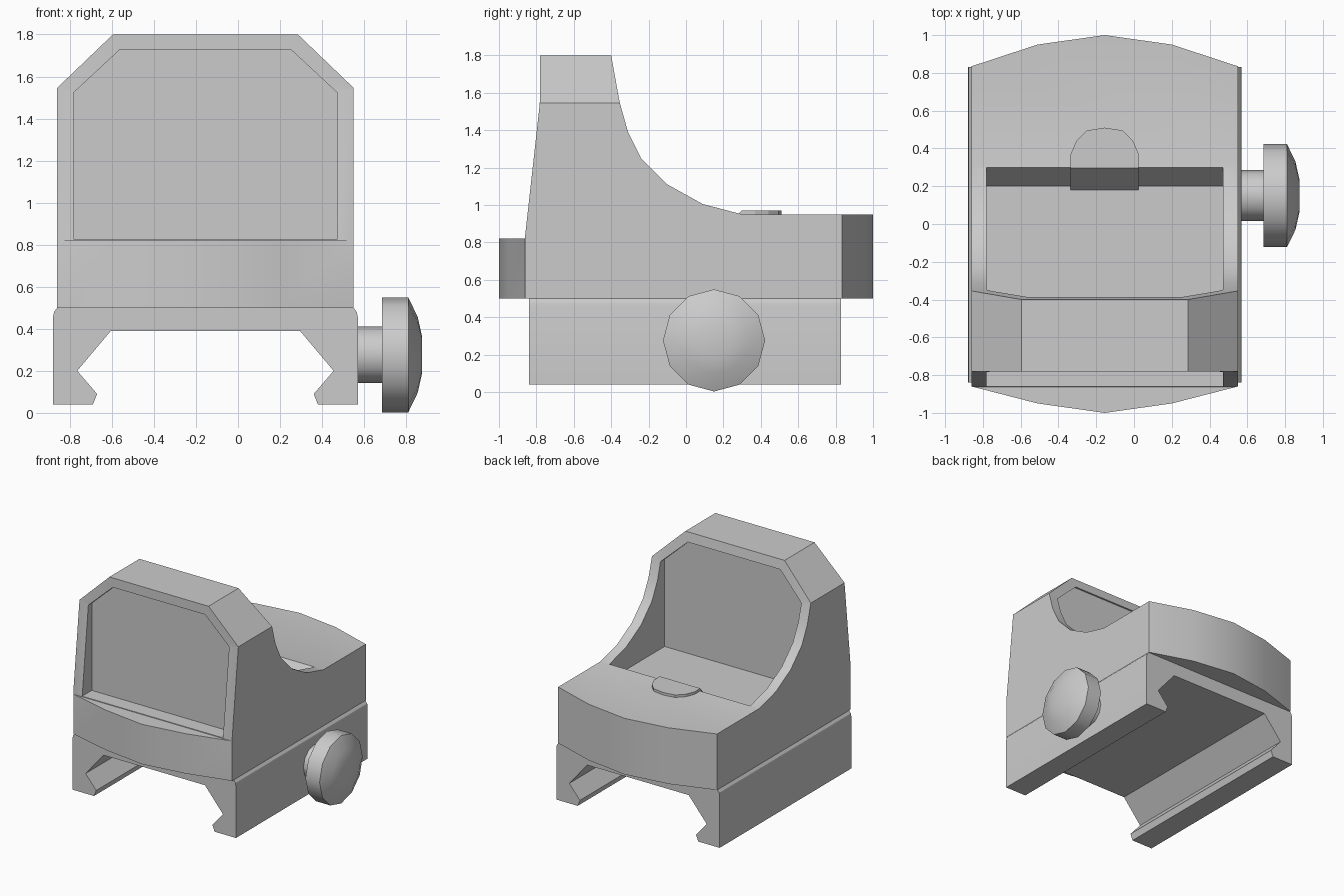
import bpy, bmesh, math
from mathutils import Matrix

if "Cube" in bpy.data.objects:
    bpy.data.objects.remove(bpy.data.objects["Cube"])

CX = -0.155  # symmetry plane of the sight (the knob sits off to one side)


def finish(name, bm, smooth=None):
    bmesh.ops.recalc_face_normals(bm, faces=bm.faces)
    mesh = bpy.data.meshes.new(name)
    bm.to_mesh(mesh)
    bm.free()
    ob = bpy.data.objects.new(name, mesh)
    bpy.context.collection.objects.link(ob)
    if smooth:
        shade(ob, smooth)
    return ob


def select(ob):
    bpy.ops.object.select_all(action='DESELECT')
    ob.select_set(True)
    bpy.context.view_layer.objects.active = ob


def shade(ob, degrees):
    select(ob)
    bpy.ops.object.shade_smooth_by_angle(angle=math.radians(degrees))


def prism(name, pts, axis, a, b, smooth=None):
    """Extrude a 2D outline along an axis from a to b."""
    place = {'X': lambda p, t: (t, p[0], p[1]),
             'Y': lambda p, t: (p[0], t, p[1]),
             'Z': lambda p, t: (p[0], p[1], t)}[axis]
    bm = bmesh.new()
    lo = [bm.verts.new(place(p, a)) for p in pts]
    hi = [bm.verts.new(place(p, b)) for p in pts]
    bm.faces.new(lo)
    bm.faces.new(hi)
    n = len(pts)
    for i in range(n):
        j = (i + 1) % n
        bm.faces.new((lo[i], lo[j], hi[j], hi[i]))
    return finish(name, bm, smooth)


def mirrored(half):
    """Half outline as (distance from centre, value), mirrored about CX."""
    right = [(CX + d, v) for d, v in half]
    left = [(CX - d, v) for d, v in reversed(half) if d > 0]
    return right + left


def boolean(ob, cutter, op):
    cutter.hide_render = True
    mod = ob.modifiers.new("cut", 'BOOLEAN')
    mod.object, mod.operation, mod.solver = cutter, op, 'EXACT'
    select(ob)
    bpy.ops.object.modifier_apply(modifier=mod.name)
    bpy.data.objects.remove(cutter, do_unlink=True)


def slope_rear(ob, y0, z0, run, z_ref):
    """Lean the faces at y0 so they follow the slope of the well."""
    for v in ob.data.vertices:
        if abs(v.co.y - y0) < 1e-4:
            v.co.y += (v.co.z - z_ref) * run


# Rail clamp with dovetail slot
prism("rail_clamp", mirrored([
    (0, 0.39), (0.45, 0.39), (0.61, 0.20), (0.515, 0.09), (0.535, 0.04),
    (0.725, 0.04), (0.725, 0.455), (0.72, 0.48), (0.705, 0.50), (0, 0.50)][:-1]),
    'Y', -0.84, 0.83, 25)

# Housing: bowed plan outline, trimmed by the side and front silhouettes
housing = prism("housing", mirrored([
    (0, -1.0), (0.355, -0.95), (0.705, -0.86), (0.705, 0.835), (0.355, 0.95)])[:5]
    + [(CX, 1.0)] + [(CX - d, v) for d, v in
                     [(0.355, 0.95), (0.705, 0.835), (0.705, -0.86), (0.355, -0.95)]],
    'Z', 0.5, 1.9)
side = prism("side_cutter", [
    (-1.1, 0.4), (-1.1, 0.82), (-0.862, 0.82), (-0.782, 1.54), (-0.78, 1.80),
    (-0.40, 1.80), (-0.355, 1.55), (-0.31, 1.39), (-0.24, 1.25), (-0.10, 1.11),
    (0.09, 1.005), (0.30, 0.95), (1.1, 0.95), (1.1, 0.4)], 'X', -1.2, 1.2)
boolean(housing, side, 'INTERSECT')
front = prism("front_cutter", mirrored([
    (0.8, 0.3), (0.8, 1.45), (0.705, 1.546), (0.44, 1.80), (0.40, 1.9)]), 'Y', -1.2, 1.2)
boolean(housing, front, 'INTERSECT')

# Window opening and floor well with a sloped rear end
window = [(0.625, 0.825), (0.625, 1.525), (0.41, 1.725)]
well = prism("well_cutter", mirrored(window), 'Y', -1.2, 0.20)
slope_rear(well, 0.20, 0, 0.8, 0.825)
boolean(housing, well, 'DIFFERENCE')
shade(housing, 20)

# Thick lens block
prism("lens", mirrored(window), 'Y', -0.74, -0.40)

# Emitter tab with rounded rear and sloped front
arch = mirrored([(0.18, 0.18), (0.18, 0.37), (0.15, 0.44), (0.095, 0.495), (0, 0.51)])
tab = prism("emitter_tab", arch, 'Z', 0.825, 0.97)
slope_rear(tab, 0.18, 0, 0.8, 0.825)

# Clamp knob: lathed profile about the x axis
profile = [(0.55, 0.135), (0.685, 0.135), (0.685, 0.273), (0.81, 0.273),
           (0.855, 0.18), (0.875, 0.09)]
SIDES = 12
bm = bmesh.new()
rings = [[bm.verts.new((x, 0.15 + r * math.sin(2 * math.pi * k / SIDES),
                        0.276 + r * math.cos(2 * math.pi * k / SIDES)))
          for k in range(SIDES)] for x, r in profile]
for r0, r1 in zip(rings, rings[1:]):
    for k in range(SIDES):
        m = (k + 1) % SIDES
        bm.faces.new((r0[k], r0[m], r1[m], r1[k]))
bm.faces.new(rings[0])
bm.faces.new(rings[-1])
finish("clamp_knob", bm, 40)
